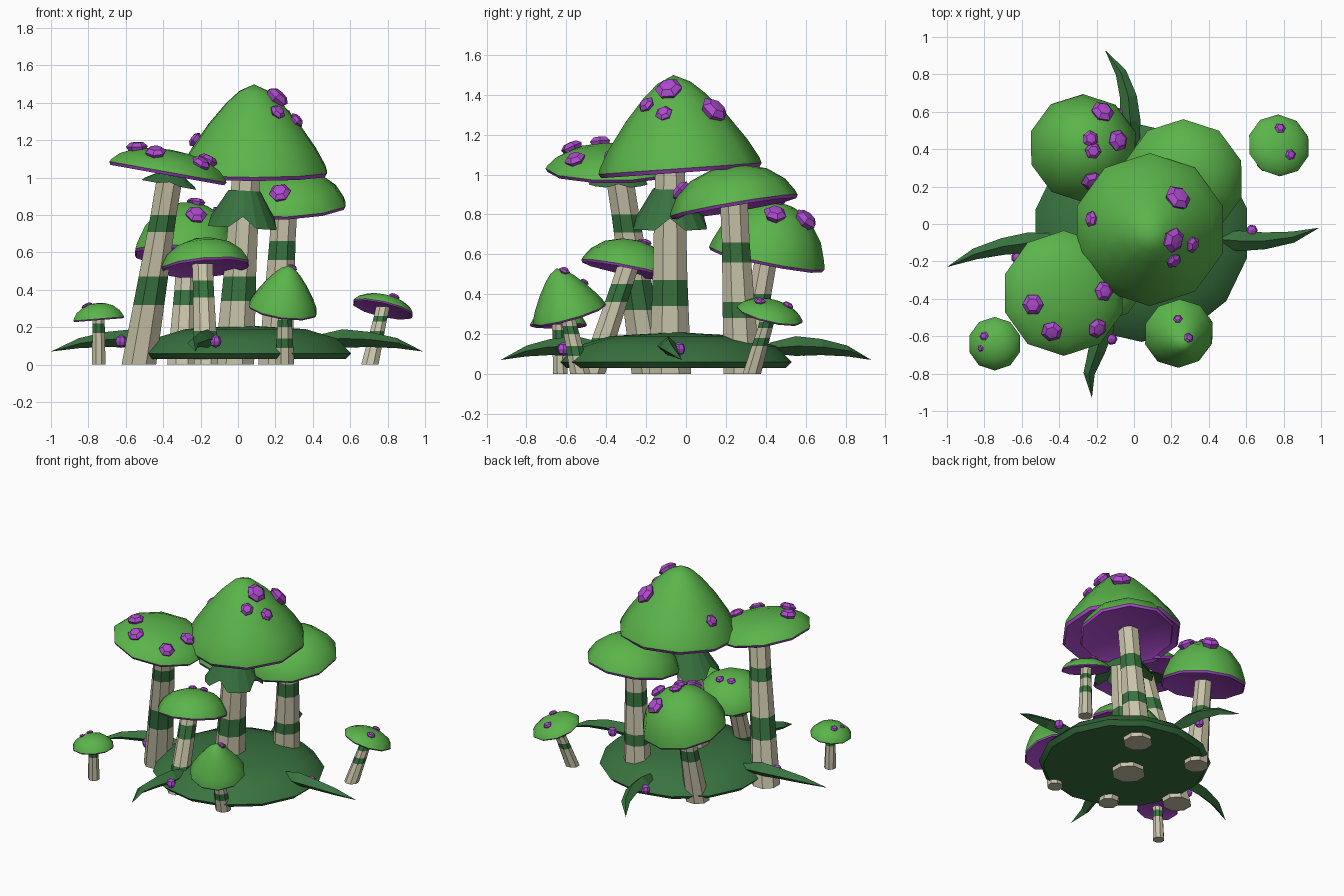
import bpy
import bmesh
import math
from mathutils import Vector, Matrix

cube = bpy.data.objects.get("Cube")
if cube:
    bpy.data.objects.remove(cube, do_unlink=True)


def material(name, rgb):
    mat = bpy.data.materials.new(name)
    mat.use_nodes = True
    mat.diffuse_color = (*rgb, 1)
    bsdf = next(n for n in mat.node_tree.nodes if n.type == "BSDF_PRINCIPLED")
    bsdf.inputs["Base Color"].default_value = (*rgb, 1)
    return mat


CAP = material("cap green", (0.105, 0.46, 0.07))
LEAF = material("leaf green", (0.04, 0.17, 0.05))
STEM = material("pale stem", (0.58, 0.55, 0.40))
SPOT = material("spot purple", (0.42, 0.07, 0.62))


def loft(name, rings, mats, rule=None, smooth=None, close=True):
    """Skin a list of equal rings; single-point rings become tips."""
    bm = bmesh.new()
    rows = [[bm.verts.new(p) for p in ring] for ring in rings]
    for i, (a, b) in enumerate(zip(rows, rows[1:])):
        n = max(len(a), len(b))
        for k in range(n):
            j = (k + 1) % n
            quad = [a[k % len(a)], a[j % len(a)], b[j % len(b)], b[k % len(b)]]
            face = bm.faces.new(list(dict.fromkeys(quad)))
            face.material_index = rule(i) if rule else 0
    for row, i in ((rows[0], 0), (rows[-1], len(rows) - 2)):
        if close and len(row) > 2:
            bm.faces.new(row).material_index = rule(i) if rule else 0
    bmesh.ops.recalc_face_normals(bm, faces=bm.faces)
    mesh = bpy.data.meshes.new(name)
    bm.to_mesh(mesh)
    bm.free()
    for m in mats:
        mesh.materials.append(m)
    if smooth:
        mesh.polygons.foreach_set("use_smooth", [True] * len(mesh.polygons))
        mesh.set_sharp_from_angle(angle=math.radians(smooth))
    obj = bpy.data.objects.new(name, mesh)
    bpy.context.collection.objects.link(obj)
    return obj


def circle(r, z, sides, place, turn=0.0):
    if r == 0:
        return [place @ Vector((0, 0, z))]
    steps = [2 * math.pi * (k + turn) / sides for k in range(sides)]
    return [place @ Vector((r * math.cos(a), r * math.sin(a), z)) for a in steps]


def frame(loc, normal):
    turn = Vector((0, 0, 1)).rotation_difference(Vector(normal))
    return Matrix.Translation(loc) @ turn.to_matrix().to_4x4()


# Cap outlines as fractions of radius and height
BELL = [(0, 1), (.2, .92), (.38, .78), (.62, .54), (.85, .26), (.98, .06), (1, 0)]
DOME = [(0, 1), (.3, .95), (.6, .78), (.85, .45), (.97, .13), (1, 0)]


def cap_height(shape, f):
    for (r0, h0), (r1, h1) in zip(shape, shape[1:]):
        if f <= r1:
            return h0 + (h1 - h0) * (f - r0) / (r1 - r0)
    return 0


def cap(name, loc, R, H, tilt, shape, spots):
    place = frame(loc, (*tilt, 1))
    outer = [(f * R, h * H) for f, h in shape]
    under = [(.97 * R, -.05 * R), (.85 * R, 0), (.15 * R, .05 * R)]
    rings = [circle(r, z, 10, place, .5) for r, z in outer + under]
    loft(name + "_cap", rings, [CAP, SPOT], lambda i: int(i >= len(outer) - 1), 40)
    for n, (x, y, size) in enumerate(spots):
        # Slide the spot over the cap until it sits above its plan position
        want = Vector((x - loc[0], y - loc[1]))
        p = want.copy()
        for _ in range(8):
            if p.length > R:
                p *= R / p.length
            h = H * cap_height(shape, p.length / R)
            p += (want - (place @ Vector((p.x, p.y, h)) - Vector(loc)).xy) * .7
        f = min(p.length / R, .97)
        slope = (cap_height(shape, f - .04) - cap_height(shape, f + .03)) * H / (.07 * R)
        out = p.normalized()
        at = Vector((p.x, p.y, H * cap_height(shape, f)))
        spot = place @ frame(at, (out.x * slope, out.y * slope, 1))
        gem = [(.75, -.3), (1, .2), (.6, .55), (0, .6)]
        loft(f"{name}_spot_{n + 1}",
             [circle(r * size, z * size, 6, spot, n * .3) for r, z in gem], [SPOT])


def stem(name, base, top, r0, r1, bands):
    base, top = Vector((*base, 0)), Vector(top)
    heights = sorted([0, .05, top.z] + [z for band in bands for z in band])
    rings = []
    for z in heights:
        t = z / top.z
        r = r0 + (r1 - r0) * min(1, t * 1.3)
        rings.append(circle(r, 0, 8, Matrix.Translation(base.lerp(top, t)), .5))

    def banded(i):
        mid = (heights[i] + heights[i + 1]) / 2
        return int(any(lo < mid < hi for lo, hi in bands))
    loft(name + "_stem", rings, [STEM, LEAF], banded)


def skirt(name, loc, normal, r0, r1, drop):
    place = frame(loc, normal)
    hem = []
    for k in range(16):
        a = 2 * math.pi * k / 16
        r, z = (r1, -drop) if k % 4 else (r1 * .85, -drop * .7)
        hem.append(place @ Vector((r * math.cos(a), r * math.sin(a), z)))
    rings = [circle(r0, 0, 16, place), hem, circle(r0 * .9, -drop * .3, 16, place)]
    loft(name + "_skirt", rings, [LEAF], close=False)


# Tall mushrooms
stem("centre", (-.02, -.08), (.045, -.08, 1.04), .115, .08, [(.34, .47)])
skirt("centre", (.035, -.08, .93), (.06, 0, 1), .085, .2, .2)
cap("centre", (.085, -.03, 1.03), .41, .47, (0, -.07), BELL,
    [(.23, .135, .075), (.205, -.085, .07), (.31, -.11, .045),
     (.21, -.195, .045), (-.225, .025, .045)])

stem("tall_right", (-.53, -.18), (-.36, -.34, 1.03), .1, .075, [(.32, .47), (.71, .8)])
skirt("tall_right", (-.36, -.34, 1.01), (.18, 0, 1), .08, .16, .05)
cap("tall_right", (-.375, -.37, 1.03), .335, .12, (.18, 0), DOME,
    [(-.54, -.43, .058), (-.44, -.57, .058), (-.2, -.555, .055), (-.165, -.36, .055)])

stem("tall_left", (.2, .28), (.25, .24, .87), .1, .075, [(.28, .36), (.56, .66)])
cap("tall_left", (.265, .24, .845), .325, .2, (-.05, -.17), DOME, [(.225, -.02, .06)])

# Medium mushrooms
stem("back", (-.3, .295), (-.27, .41, .62), .085, .06, [(.32, .4)])
cap("back", (-.27, .405, .58), .295, .29, (.08, .2), DOME,
    [(-.17, .595, .065), (-.09, .445, .06), (-.235, .455, .045),
     (-.22, .39, .045), (-.225, .235, .06)])

stem("front", (-.17, -.47), (-.19, -.29, .54), .07, .06, [(.1, .18), (.36, .45)])
cap("front", (-.175, -.285, .525), .245, .15, (-.08, .2), DOME,
    [(-.14, -.2, .03), (-.22, -.22, .03)])

# Small mushrooms
stem("small_front", (.25, -.53), (.25, -.6, .32), .055, .04, [(.09, .14), (.2, .24)])
cap("small_front", (.24, -.585, .3), .19, .24, (.14, -.28), BELL,
    [(.235, -.51, .025), (.29, -.61, .028)])

stem("small_right", (-.745, -.63), (-.745, -.64, .26), .04, .035, [(.17, .22)])
cap("small_right", (-.745, -.64, .245), .143, .085, (-.08, 0), DOME,
    [(-.8, -.6, .025), (-.82, -.665, .018)])

stem("small_left", (.705, .33), (.775, .42, .31), .05, .04, [(.14, .18), (.23, .26)])
cap("small_left", (.775, .42, .3), .17, .07, (.23, .24), DOME,
    [(.78, .51, .03), (.835, .37, .03)])

# Mossy mound
mound = [(.55, .03), (.58, .06), (.5, .14), (.33, .19), (0, .21)]
loft("mound", [circle(r, z, 14, Matrix.Translation((.04, -.05, 0)), .5)
               for r, z in mound], [LEAF], smooth=40)


# Curling leaves, each with a berry
def leaf(name, plan, berry):
    heights = [.13, .14, .135, .115, .07]
    widths = [.03, .055, .045, .03, 0]
    rings = []
    for i, ((x, y), z, w) in enumerate(zip(plan, heights, widths)):
        c = Vector((x, y, z))
        ahead = Vector(plan[min(i + 1, 4)]) - Vector(plan[max(i - 1, 0)])
        side = Vector((-ahead.y, ahead.x, 0)).normalized() * w
        up = Vector((0, 0, w * .9))
        rings.append([c + side, c + up, c - side, c - up] if w else [c])
    loft(name + "_leaf", rings, [LEAF])
    ball = [(0, -1), (.75, -.65), (1, 0), (.75, .65), (0, 1)]
    loft(name + "_berry", [circle(r * .032, z * .036, 7,
         Matrix.Translation((*berry, .125))) for r, z in ball], [SPOT])


leaf("left", [(.42, -.08), (.56, -.09), (.7, -.09), (.85, -.07), (.99, -.02)], (.63, -.035))
leaf("right", [(-.42, -.08), (-.56, -.1), (-.7, -.12), (-.85, -.16), (-1, -.23)], (-.625, -.18))
leaf("back", [(.0, .42), (-.02, .55), (-.03, .68), (-.07, .81), (-.155, .93)], (-.08, .59))
leaf("front", [(-.13, -.42), (-.16, -.55), (-.2, -.68), (-.24, -.8), (-.225, -.93)], (-.12, -.615))
